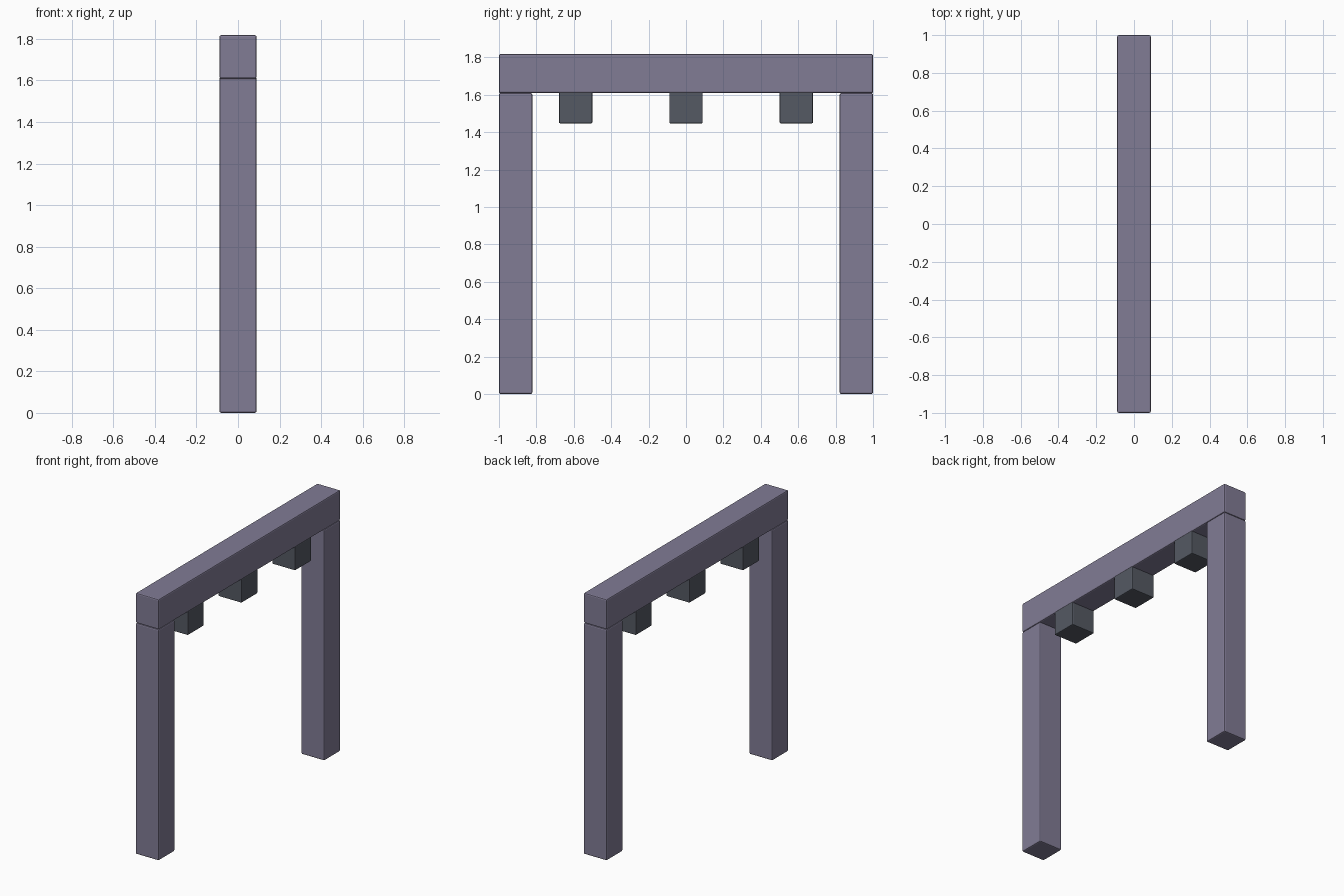
import bpy

if "Cube" in bpy.data.objects:
    bpy.data.objects.remove(bpy.data.objects["Cube"])

def material(name, rgb):
    m = bpy.data.materials.new(name)
    m.diffuse_color = (*rgb, 1)
    m.use_nodes = True
    m.node_tree.nodes["Principled BSDF"].inputs["Base Color"].default_value = m.diffuse_color
    return m

FRAME = material("frame_paint", (0.22, 0.20, 0.30))
DARK = material("dark_grey", (0.09, 0.10, 0.125))
T = 0.178  # shared bar thickness

def block(name, y, z0, z1, length, mat, bevel=0.008):
    bpy.ops.mesh.primitive_cube_add(size=1, location=(0, y, (z0 + z1) / 2))
    o = bpy.context.object
    o.name = name
    o.scale = (T, length, z1 - z0)
    bpy.ops.object.transform_apply(location=False, rotation=False, scale=True)
    o.data.materials.append(mat)
    b = o.modifiers.new("soft_edges", 'BEVEL')
    b.width = bevel
    b.segments = 2
    return o

# Posts
for side, name in ((-1, "front_post"), (1, "back_post")):
    block(name, side * (1 - T / 2), 0, 1.609, T, FRAME)

# Top beam
block("top_beam", 0, 1.609, 1.818, 2, FRAME)

# Blocks hanging under the beam
for i, y in enumerate((-0.59, 0, 0.59)):
    block(f"hanging_block_{i + 1}", y, 1.447, 1.615, T, DARK, 0.006)
